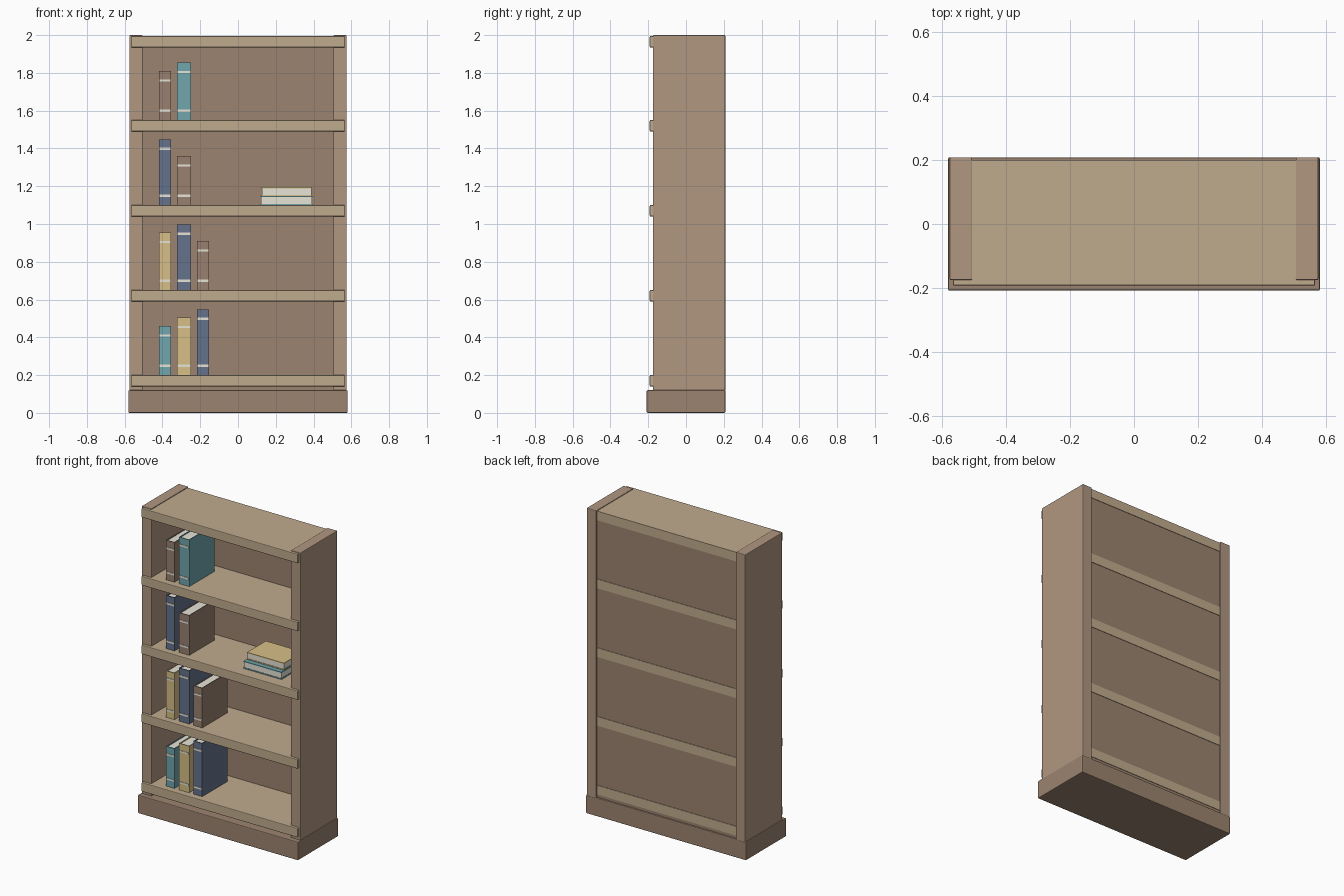
import bpy

if "Cube" in bpy.data.objects:
    bpy.data.objects.remove(bpy.data.objects["Cube"])


def material(name, rgb):
    m = bpy.data.materials.new(name)
    m.diffuse_color = (*rgb, 1)
    m.use_nodes = True
    m.node_tree.nodes["Principled BSDF"].inputs["Base Color"].default_value = m.diffuse_color
    return m


WOOD = material("wood", (0.44, 0.31, 0.22))
DARK = material("dark_wood", (0.33, 0.23, 0.16))
LIGHT = material("light_wood", (0.53, 0.41, 0.27))
PAPER = material("paper", (0.80, 0.77, 0.68))
TEAL = material("teal_cover", (0.16, 0.38, 0.42))
BLUE = material("blue_cover", (0.13, 0.17, 0.26))
YELLOW = material("yellow_cover", (0.68, 0.52, 0.24))
BROWN = material("brown_cover", (0.32, 0.22, 0.16))


def box(name, x, y, z, mat, bevel=0):
    """Box from (min, max) ranges, with optional eased edges."""
    bpy.ops.mesh.primitive_cube_add(size=1, location=[sum(r) / 2 for r in (x, y, z)])
    ob = bpy.context.object
    ob.name = name
    ob.scale = [r[1] - r[0] for r in (x, y, z)]
    bpy.ops.object.transform_apply(location=False, rotation=False, scale=True)
    ob.data.materials.append(mat)
    if bevel:
        mod = ob.modifiers.new("eased_edges", "BEVEL")
        mod.width = bevel
        mod.segments = 2
    return ob


# Carcass: plinth, two sides, back panel
box("plinth", (-0.58, 0.58), (-0.208, 0.208), (0, 0.12), DARK, 0.005)
for side, s in (("left", -1), ("right", 1)):
    box(f"{side}_side", sorted((s * 0.505, s * 0.575)), (-0.175, 0.208), (0.115, 2.0), WOOD, 0.004)
box("back_panel", (-0.51, 0.51), (0.18, 0.197), (0.115, 1.97), DARK)

# Shelves and top, each with a wider front lip
SHELF_TOPS = [0.20, 0.65, 1.10, 1.55, 1.995]
for i, z in enumerate(SHELF_TOPS):
    box(f"shelf_{i + 1}", (-0.51, 0.51), (-0.175, 0.2), (z - 0.06, z), LIGHT)
    box(f"shelf_lip_{i + 1}", (-0.565, 0.565), (-0.192, -0.17), (z - 0.06, z), LIGHT, 0.004)


def upright_book(name, x, z, height, mat):
    """Two covers, a spine, a page block and two spine bands."""
    x0, x1 = x
    front, back, t = -0.15, 0.112, 0.006
    box(f"{name}_left_cover", (x0, x0 + t), (front, back), (z, z + height), mat)
    box(f"{name}_right_cover", (x1 - t, x1), (front, back), (z, z + height), mat)
    box(f"{name}_spine", (x0 + t, x1 - t), (front, front + t), (z, z + height), mat)
    box(f"{name}_pages", (x0 + t, x1 - t), (front + t, back - 0.006),
        (z + 0.003, z + height - 0.005), PAPER)
    for end, bz in (("lower", z + 0.05), ("upper", z + height - 0.05)):
        box(f"{name}_{end}_band", (x0 + 0.003, x1 - 0.003), (front - 0.003, front + 0.003),
            (bz - 0.006, bz + 0.006), PAPER)


# Upright books, in three slots per shelf
SLOTS = [(-0.418, -0.355), (-0.323, -0.248), (-0.218, -0.154)]
ROWS = [
    [(0.26, TEAL), (0.305, YELLOW), (0.348, BLUE)],
    [(0.305, YELLOW), (0.348, BLUE), (0.26, BROWN)],
    [(0.348, BLUE), (0.26, BROWN)],
    [(0.26, BROWN), (0.305, TEAL)],
]
for i, row in enumerate(ROWS):
    for j, (h, mat) in enumerate(row):
        upright_book(f"book_{i + 1}_{j + 1}", SLOTS[j], SHELF_TOPS[i], h, mat)


def flat_book(name, x, y, z, mat):
    """Lying book: bottom and top covers around a page block."""
    z0, z1 = z
    t = 0.006
    box(f"{name}_bottom_cover", x, y, (z0, z0 + t), mat)
    box(f"{name}_top_cover", x, y, (z1 - t, z1), mat)
    box(f"{name}_pages", (x[0] + 0.003, x[1] - 0.003), (y[0] + 0.003, y[1] - 0.003),
        (z0 + t, z1 - t), PAPER)


# Small stack lying on the third shelf
flat_book("stack_lower_book", (0.12, 0.395), (-0.115, 0.095), (1.10, 1.148), TEAL)
flat_book("stack_upper_book", (0.125, 0.392), (-0.085, 0.11), (1.148, 1.195), YELLOW)
